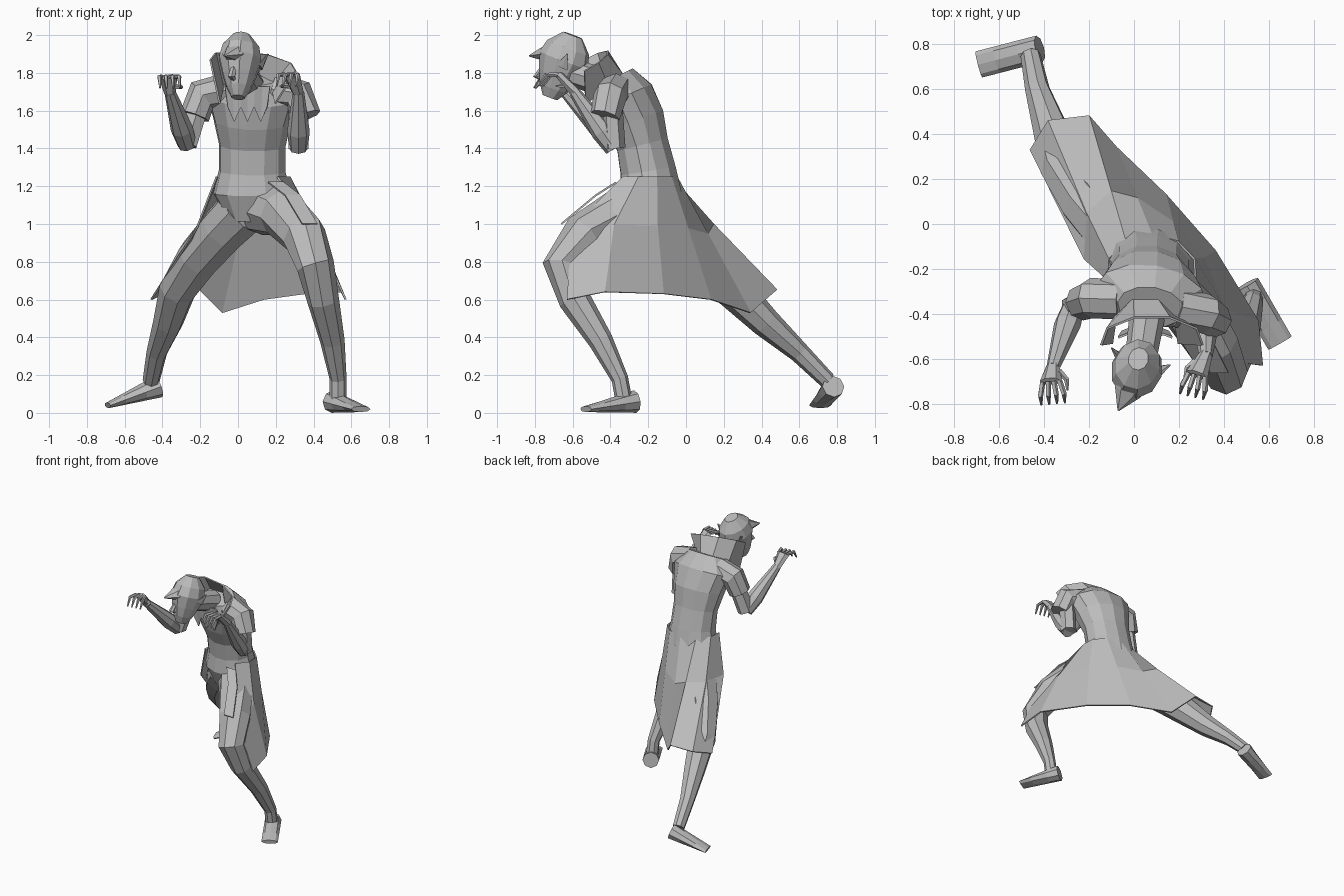
import bpy
import bmesh
import math
from mathutils import Vector

default_cube = bpy.data.objects.get("Cube")
if default_cube:
    bpy.data.objects.remove(default_cube, do_unlink=True)

grey = bpy.data.materials.new("plain_grey")
grey.use_nodes = True
tone = (.5, .5, .5, 1)
grey.diffuse_color = tone
grey.node_tree.nodes["Principled BSDF"].inputs["Base Color"].default_value = tone

RIGHTWARD = Vector((1, 0, 0))
BACKWARD = Vector((0, 1, 0))
UPWARD = Vector((0, 0, 1))


def finish(name, bm):
    """Turn a bmesh into a flat-shaded object."""
    bmesh.ops.recalc_face_normals(bm, faces=bm.faces)
    mesh = bpy.data.meshes.new(name)
    bm.to_mesh(mesh)
    bm.free()
    mesh.materials.append(grey)
    obj = bpy.data.objects.new(name, mesh)
    bpy.context.scene.collection.objects.link(obj)
    return obj


def tube(name, rings, side=RIGHTWARD, sides=8):
    """Loft rings of x, y, z, radius along side and, if it differs, radius across."""
    bm = bmesh.new()
    centres = [Vector(ring[:3]) for ring in rings]
    loops = []
    for i, ring in enumerate(rings):
        ahead = centres[min(i + 1, len(rings) - 1)]
        behind = centres[max(i - 1, 0)]
        tangent = (ahead - behind).normalized()
        along = (side - tangent * side.dot(tangent)).normalized() * ring[3]
        across = tangent.cross(along).normalized() * ring[-1]
        angles = [math.tau * k / sides for k in range(sides)]
        loops.append([bm.verts.new(centres[i] + along * math.cos(angle)
                                   + across * math.sin(angle)) for angle in angles])
    for low, high in zip(loops, loops[1:]):
        for k in range(sides):
            following = (k + 1) % sides
            bm.faces.new((low[k], low[following], high[following], high[k]))
    bm.faces.new(loops[0])
    bm.faces.new(loops[-1])
    return finish(name, bm)


def sheet(name, columns, thickness=.01):
    """Thin cloth through columns of points."""
    bm = bmesh.new()
    grid = [[bm.verts.new(point) for point in column] for column in columns]
    for left, right in zip(grid, grid[1:]):
        for k in range(len(left) - 1):
            bm.faces.new((left[k], right[k], right[k + 1], left[k + 1]))
    obj = finish(name, bm)
    solid = obj.modifiers.new("cloth_thickness", "SOLIDIFY")
    solid.thickness = thickness
    solid.offset = 0


def foot(label, heel, toe):
    """Wedge that is tall at the heel and flat at the toe."""
    heel, toe = Vector(heel), Vector(toe)
    side = (toe - heel).cross(UPWARD).normalized()
    steps = [(heel.lerp(toe, t), .06 - .044 * t) for t in (0, .3, .7, 1)]
    tube(label + "_foot", [(*centre, .06, height) for centre, height in steps], side)


def hand(label, wrist, knuckle, side, thumb_sign):
    """Palm with four clawed fingers and a thumb."""
    wrist, knuckle = Vector(wrist), Vector(knuckle)
    side = Vector(side).normalized()
    forward = UPWARD.cross(side) * -1
    tube(label + "_palm", [(*wrist, .03), (*knuckle, .05, .02)], side, 6)
    for i in range(4):
        spread = side * (i - 1.5)
        base = knuckle + spread * .025
        middle = base + forward * .06 + spread * .01
        tip = middle + forward * .04 - UPWARD * .06
        tube(label + "_finger", [(*base, .013), (*middle, .012), (*tip, .005)], side, 5)
    outward = side * thumb_sign * .03
    root = wrist.lerp(knuckle, .4) + outward
    bend = root + outward + forward * .04
    tip = bend + forward * .05
    tube(label + "_thumb", [(*root, .015), (*bend, .012), (*tip, .005)], UPWARD, 5)


def arm(label, shoulder, cuff, elbow, wrist):
    """Flared sleeve cap, upper arm and tapering forearm."""
    shoulder, cuff, elbow, wrist = map(Vector, (shoulder, cuff, elbow, wrist))
    inner = shoulder.lerp(Vector((.07, -.34, 1.74)), .5)
    swell = elbow.lerp(wrist, .3)
    tube(label + "_sleeve", [(*inner, .09), (*shoulder, .09), (*cuff, .08)], BACKWARD)
    tube(label + "_upper_arm", [(*shoulder, .06), (*elbow, .06)], BACKWARD, 6)
    tube(label + "_forearm", [(*elbow, .05), (*swell, .06), (*wrist, .03)])


# Trunk and neck: each row is y, z, half width, half depth
trunk = [(-.18, 1.02, .13, .12), (-.19, 1.16, .21, .17), (-.2, 1.28, .18, .15),
         (-.23, 1.42, .18, .14), (-.27, 1.55, .21, .16), (-.32, 1.68, .25, .15),
         (-.37, 1.78, .15, .1)]
tube("torso", [(.075, *row) for row in trunk], Vector((1, -.2, 0)), 12)
tube("neck", [(.06, -.4, 1.74, .08), (.03, -.6, 1.8, .07)])

# Head, turned a little to the right, with the crown behind the chin
face_side = Vector((.96, -.28, 0))
chin, crown = Vector((0, -.72, 1.67)), Vector((.02, -.6, 2))
outline = [(0, .035), (.15, .065), (.35, .09), (.6, .115), (.8, .1), (1, .045)]
tube("head", [(*chin.lerp(crown, t), width, width * 1.2) for t, width in outline],
     face_side, 10)
tube("hair_peak", [(.01, -.66, 1.92, .09, .07), (-.03, -.75, 1.9, .06, .04),
                   (-.07, -.83, 1.89, .004)], face_side, 6)
tube("nose", [(-.02, -.75, 1.84, .013), (-.035, -.79, 1.78, .02),
              (-.02, -.75, 1.76, .01)], face_side, 5)
for label, outward in (("right", -face_side), ("left", face_side)):
    root = Vector((.03, -.63, 1.83)) + outward * .09
    tip = root + outward * .045 + BACKWARD * .04 + UPWARD * .07
    tube(label + "_ear", [(*root, .012, .035), (*tip, .004)], outward, 5)
    inner = Vector((-.01, -.75, 1.85))
    outer = inner + outward * .075 + BACKWARD * .03 + UPWARD * .025
    tube(label + "_brow", [(*inner, .012), (*outer, .01)], UPWARD, 5)

# Standing collar, flaring upward round the back of the head
collar = []
for degrees in range(-10, 200, 40):
    c, s = math.cos(math.radians(degrees)), math.sin(math.radians(degrees))
    collar.append([(.05 + .15 * c, -.5 + .18 * s, 1.66 + .13 * s),
                   (.08 + .23 * c, -.52 + .11 * s, 1.85 + .06 * s - .03 * c)])
sheet("collar", collar)

# Pleated neckcloth with a zigzag lower edge
pleats = []
for i in range(-3, 4):
    fold = i % 2
    pleats.append([(.05 + .04 * i, -.49 - .015 * fold, 1.73),
                   (.05 + .035 * i, -.465 - .015 * fold, 1.54 + .08 * fold)])
sheet("neckcloth", pleats)

# Raised arms
arm("right", (-.19, -.33, 1.68), (-.23, -.35, 1.57), (-.27, -.37, 1.42), (-.36, -.64, 1.7))
hand("right", (-.36, -.63, 1.69), (-.37, -.7, 1.78), (1, .1, 0), 1)
arm("left", (.32, -.4, 1.68), (.36, -.43, 1.57), (.32, -.38, 1.4), (.32, -.59, 1.7))
hand("left", (.32, -.58, 1.69), (.28, -.67, 1.79), (1, -.25, 0), -1)

# Bent leading leg
tube("left_leg", [(.13, -.2, 1.08, .14), (.23, -.35, 1.06, .13), (.35, -.54, .94, .12),
                  (.41, -.66, .78, .1), (.45, -.59, .6, .085), (.5, -.45, .38, .065),
                  (.53, -.35, .18, .045), (.53, -.33, .07, .045)])
foot("left", (.5, -.27, .06), (.65, -.53, .02))

# Stretched trailing leg
tube("right_leg", [(.03, -.16, 1.08, .14), (-.08, -.06, .97, .13), (-.21, .09, .82, .12),
                   (-.32, .25, .65, .1), (-.37, .42, .48, .08), (-.43, .6, .32, .055),
                   (-.46, .75, .17, .045)])
foot("right", (-.42, .78, .14), (-.69, .71, .04))

# Long coat skirt: the waist is an arc, and the front edges bow forward
hem = [(-.46, .33, .6), (-.38, .46, .64), (-.2, .48, .65), (-.08, .34, .53),
       (.14, .13, .6), (.36, -.12, .63), (.55, -.43, .64), (.57, -.63, .6)]
skirt = []
for i, low in enumerate(hem):
    angle = math.radians(195 - 35 * i)
    waist = Vector((.08 + .2 * math.cos(angle), -.21 + .16 * math.sin(angle), 1.25))
    edge = abs(2 * i / (len(hem) - 1) - 1) ** 3
    middle = waist.lerp(Vector(low), .42) + (RIGHTWARD * .04 - BACKWARD * .15) * edge
    skirt.append([waist, middle, low])
sheet("coat_skirt", skirt)

# Front flap over the leading thigh
flap = [Vector((.16, -.37, 1.22)), Vector((.25, -.48, 1.15)), Vector((.34, -.66, 1))]
sheet("coat_flap", [flap, [point + RIGHTWARD * .08 for point in flap]])
